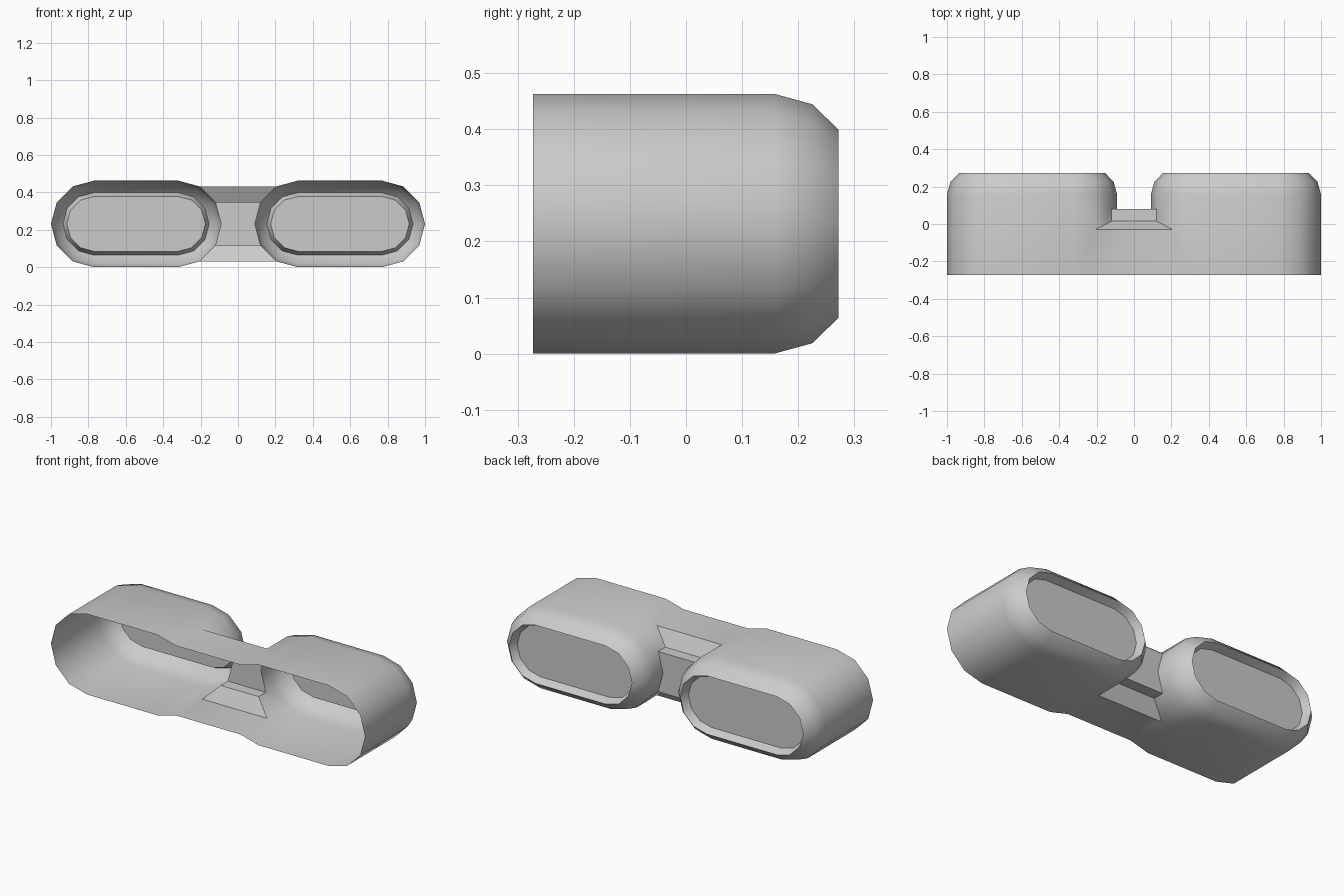
import bpy
import bmesh
import math
from mathutils import Vector

cube = bpy.data.objects.get("Cube")
if cube:
    bpy.data.objects.remove(cube, do_unlink=True)

grey = bpy.data.materials.new("light grey")
grey.use_nodes = True
colour = (0.6, 0.6, 0.6, 1)
grey.diffuse_color = colour
grey.node_tree.nodes["Principled BSDF"].inputs["Base Color"].default_value = colour

MID_X, MID_Z, FLAT, RADIUS = 0.545, 0.2315, 0.2235, 0.2315
FRONT, BEVEL = -0.273, 0.157
ANGLES = [90 - 30 * i for i in range(7)]


def ring(y, r):
    """Rounded slot outline: outer end going down, then inner end going up."""
    pts = []
    for side, angles in ((1, ANGLES), (-1, ANGLES[::-1])):
        for a in angles:
            t = math.radians(a)
            pts.append(Vector((MID_X + side * (FLAT + r * math.cos(t)), y,
                               MID_Z + r * math.sin(t))))
    return pts


def add_face(bm, pts):
    bm.faces.new([bm.verts.new(p) for p in pts])


def loft(bm, rings):
    for a, b in zip(rings, rings[1:]):
        for i in range(len(a)):
            j = (i + 1) % len(a)
            add_face(bm, (a[i], a[j], b[j], b[i]))


def finish(name, bm):
    """Weld, turn outward, mirror to the other side and smooth."""
    bmesh.ops.remove_doubles(bm, verts=bm.verts, dist=0.0005)
    bmesh.ops.recalc_face_normals(bm, faces=bm.faces)
    top = max(bm.faces, key=lambda f: f.calc_center_median().z)
    if top.normal.z < 0:
        bmesh.ops.reverse_faces(bm, faces=bm.faces)
    mesh = bpy.data.meshes.new(name)
    bm.to_mesh(mesh)
    bm.free()
    mesh.materials.append(grey)
    obj = bpy.data.objects.new(name, mesh)
    bpy.context.collection.objects.link(obj)
    mirror = obj.modifiers.new("mirror", "MIRROR")
    mirror.use_clip = True
    bpy.ops.object.select_all(action="DESELECT")
    obj.select_set(True)
    bpy.context.view_layer.objects.active = obj
    bpy.ops.object.shade_smooth_by_angle(angle=math.radians(35))
    return obj


# Shell: body strips, cut back on the inner side where the bridge joins
shell = bmesh.new()
back = ring(BEVEL, RADIUS)
# Depths where the bridge meets the inner end, by angle
JOIN = {60: (FRONT, -0.03), 30: (0.015, 0.08), 0: (0.08,)}


def edge_depths(i, neighbour):
    """Depths along outline point i for the strip shared with its neighbour."""
    if i < 7:
        return [FRONT]
    a, n = abs(ANGLES[::-1][i - 7]), neighbour - 7
    other = abs(ANGLES[::-1][n]) if 0 <= n < 7 else 90
    if a == 90:
        return [FRONT]
    depths = JOIN[a]
    return list(depths) if other > a else [depths[-1]]


count = len(back)
for i in range(count):
    j = (i + 1) % count
    left = [Vector((back[i].x, y, back[i].z)) for y in edge_depths(i, j)]
    right = [Vector((back[j].x, y, back[j].z)) for y in edge_depths(j, i)]
    add_face(shell, left + [back[i], back[j]] + right[::-1])

# Rounded back shoulder and recessed lip
loft(shell, [back, ring(0.225, 0.213), ring(0.272, 0.1675), ring(0.227, 0.147)])

# Bridge: stepped profile between the inner ends, top and bottom alike
for sign in (1, -1):
    profile = []
    for a in (60, 30, 0):
        t = math.radians(a)
        x = MID_X - FLAT - RADIUS * math.cos(t)
        z = MID_Z + sign * RADIUS * math.sin(t)
        profile += [Vector((x, y, z)) for y in JOIN[a]]
    for p, q in zip(profile, profile[1:]):
        add_face(shell, (p, q, Vector((0, q.y, q.z)), Vector((0, p.y, p.z))))
finish("goggle_shell", shell)

# Flat lens panels at the bottom of the recesses
lens = bmesh.new()
add_face(lens, ring(0.227, 0.147))
finish("lens_panels", lens)
